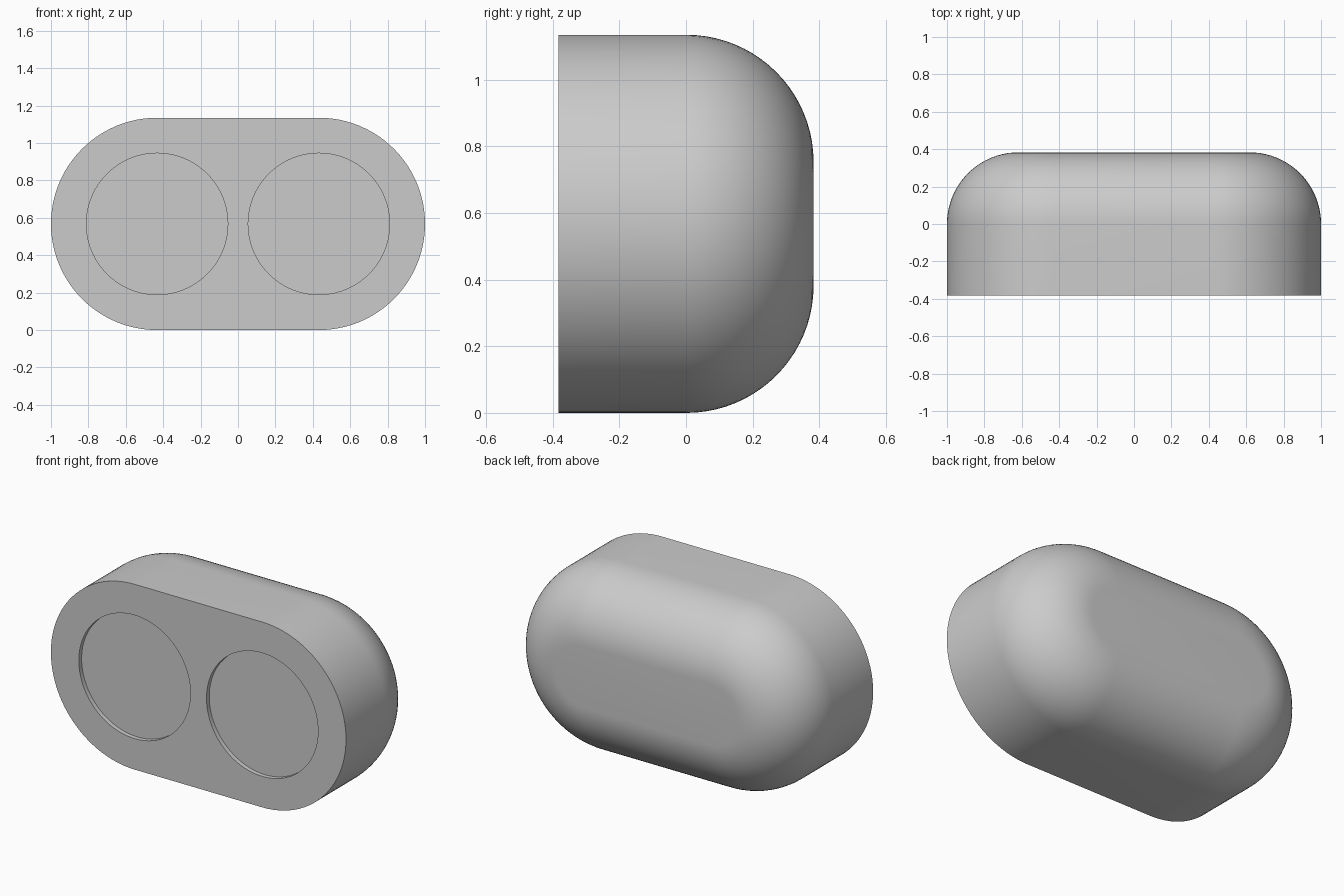
import bpy
import bmesh
from math import sin, cos, pi

cube = bpy.data.objects.get("Cube")
if cube:
    bpy.data.objects.remove(cube, do_unlink=True)

RADIUS = 0.5675         # end radius of the stadium outline
CENTRE_X = 1 - RADIUS   # centres of the round ends
FRONT, BACK = -0.383, 0.383
FILLET = 0.382          # rounding of the back edge
HOLE_R, HOLE_DEPTH = 0.378, 0.027
ARC, STEPS = 48, 20

grey = bpy.data.materials.new("plain grey")
grey.use_nodes = True
colour = (0.6, 0.6, 0.6, 1)
grey.diffuse_color = colour
grey.node_tree.nodes["Principled BSDF"].inputs["Base Color"].default_value = colour

bm = bmesh.new()


def stadium(r, y):
    """Closed ring of vertices around two round ends."""
    ring = []
    for side, start in ((1, -pi / 2), (-1, pi / 2)):
        for i in range(ARC + 1):
            a = start + pi * i / ARC
            ring.append(bm.verts.new((side * CENTRE_X + r * cos(a), y, RADIUS + r * sin(a))))
    return ring


def circle(x, y):
    n = ARC * 2
    return [bm.verts.new((x + HOLE_R * cos(2 * pi * i / n), y,
                          RADIUS + HOLE_R * sin(2 * pi * i / n))) for i in range(n)]


def bridge(a, b):
    for i in range(len(a)):
        j = (i + 1) % len(a)
        bm.faces.new((a[i], a[j], b[j], b[i]))


def loop_edges(ring):
    return [bm.edges.get((ring[i - 1], ring[i])) for i in range(len(ring))]


# Straight wall followed by the rounded back
rings = [stadium(RADIUS, FRONT)]
for k in range(STEPS + 1):
    t = pi / 2 * k / STEPS
    rings.append(stadium(RADIUS - FILLET * (1 - cos(t)), BACK - FILLET + FILLET * sin(t)))
for a, b in zip(rings, rings[1:]):
    bridge(a, b)
bm.faces.new(rings[-1])

# Two shallow round recesses
rim = loop_edges(rings[0])
for x in (-CENTRE_X, CENTRE_X):
    mouth, floor = circle(x, FRONT), circle(x, FRONT + HOLE_DEPTH)
    bridge(mouth, floor)
    bm.faces.new(floor)
    rim += loop_edges(mouth)

# Flat front plate around the recesses
bmesh.ops.triangle_fill(bm, edges=rim, use_beauty=True, normal=(0, -1, 0))
bmesh.ops.recalc_face_normals(bm, faces=bm.faces)

mesh = bpy.data.meshes.new("rounded_body")
bm.to_mesh(mesh)
bm.free()
mesh.materials.append(grey)
body = bpy.data.objects.new("rounded_body", mesh)
bpy.context.collection.objects.link(body)
bpy.context.view_layer.objects.active = body
body.select_set(True)
bpy.ops.object.shade_smooth_by_angle(angle=pi / 6)
